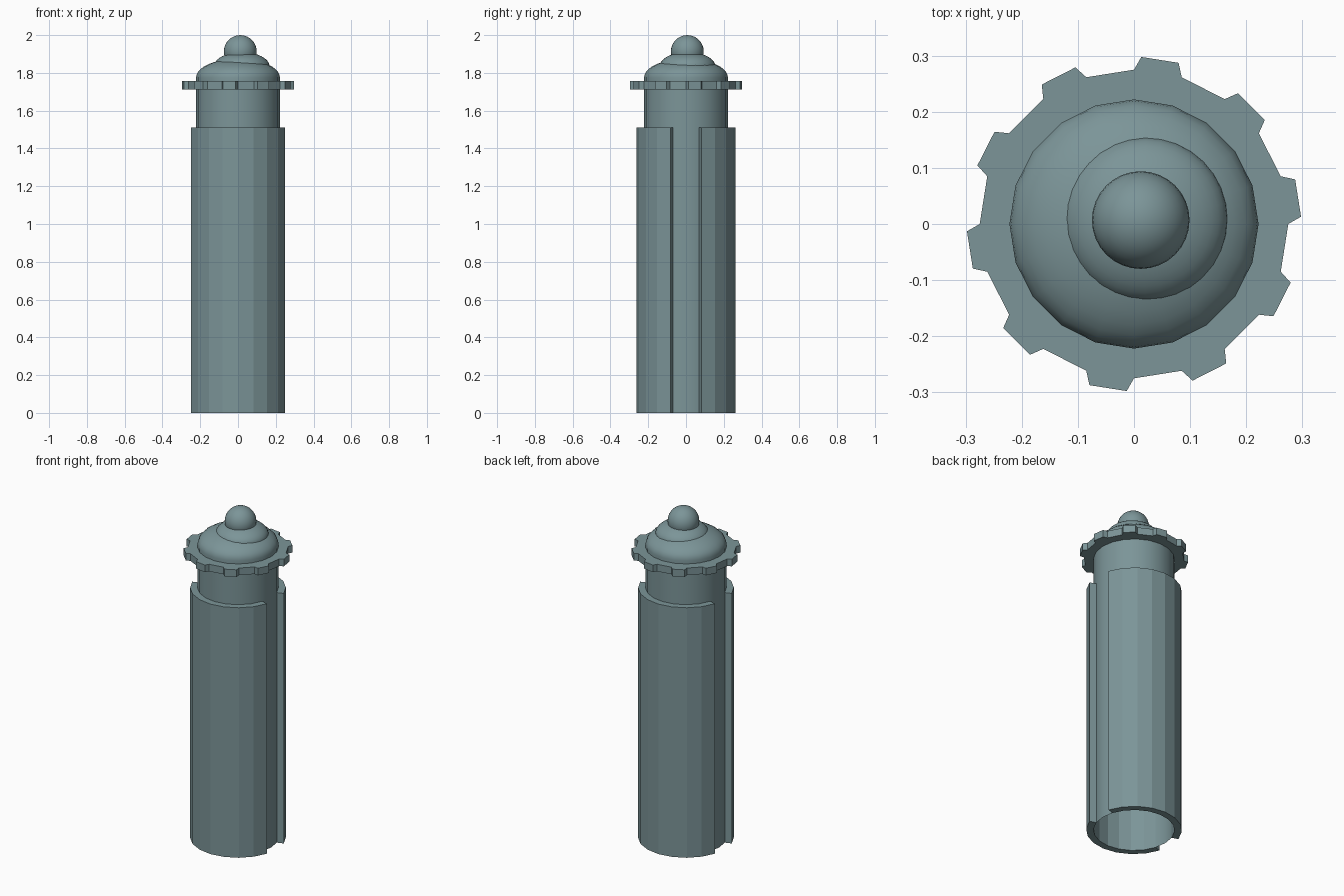
import bpy, bmesh, math

cube = bpy.data.objects.get("Cube")
if cube:
    bpy.data.objects.remove(cube, do_unlink=True)

SIDES = 20
STEP = 2 * math.pi / SIDES
CORE_R, SLEEVE_R = 0.222, 0.262

steel = bpy.data.materials.new("blue_grey_steel")
steel.use_nodes = True
colour = (0.2, 0.3, 0.315, 1)
steel.diffuse_color = colour
steel.node_tree.nodes["Principled BSDF"].inputs["Base Color"].default_value = colour


def polar(r, angle, z):
    return (r * math.cos(angle), r * math.sin(angle), z)


def finish(name, bm, smooth=None):
    bmesh.ops.recalc_face_normals(bm, faces=bm.faces)
    mesh = bpy.data.meshes.new(name)
    bm.to_mesh(mesh)
    bm.free()
    mesh.materials.append(steel)
    obj = bpy.data.objects.new(name, mesh)
    bpy.context.collection.objects.link(obj)
    if smooth:
        bpy.ops.object.select_all(action="DESELECT")
        obj.select_set(True)
        bpy.context.view_layer.objects.active = obj
        bpy.ops.object.shade_smooth_by_angle(angle=math.radians(smooth))
    return obj


def lathe(name, profile, sides, centre=(0, 0), smooth=40):
    """Spin a profile of (radius, height) points around a vertical axis."""
    bm = bmesh.new()
    verts = [bm.verts.new((r, 0, z)) for r, z in profile]
    edges = [bm.edges.new(pair) for pair in zip(verts, verts[1:])]
    bmesh.ops.spin(bm, geom=verts + edges, cent=(0, 0, 0), axis=(0, 0, 1),
                   angle=2 * math.pi, steps=sides)
    bmesh.ops.remove_doubles(bm, verts=bm.verts, dist=0.0001)
    bmesh.ops.translate(bm, verts=bm.verts, vec=(*centre, 0))
    return finish(name, bm, smooth)


def dome_profile(radius, base, height, rings=10):
    angles = [i * math.pi / 2 / rings for i in range(rings + 1)]
    return [(radius * math.cos(a), base + height * math.sin(a)) for a in angles]


def slab(name, outline, z0, z1, smooth=None):
    """Extrude a closed loop of quads given as (inner, outer) point pairs."""
    bm = bmesh.new()
    rows = [[bm.verts.new((p[0], p[1], z0)) for p in pair] for pair in outline]
    for a, b in zip(rows, rows[1:]):
        bm.faces.new((a[0], a[1], b[1], b[0]))
    bmesh.ops.remove_doubles(bm, verts=bm.verts, dist=0.0001)
    top = bmesh.ops.extrude_face_region(bm, geom=bm.faces[:], use_keep_orig=True)
    moved = [v for v in top["geom"] if isinstance(v, bmesh.types.BMVert)]
    bmesh.ops.translate(bm, verts=moved, vec=(0, 0, z1 - z0))
    return finish(name, bm, smooth)


# Open-bottomed inner tube
lathe("inner_tube", [(CORE_R, 0), (CORE_R, 1.755)], SIDES)

# Two half sleeves, leaving a slot on each side
for name, first in (("back_sleeve", 1), ("front_sleeve", 11)):
    pairs = [(polar(CORE_R, k * STEP, 0), polar(SLEEVE_R, k * STEP, 0))
             for k in range(first, first + 9)]
    slab(name, pairs, 0, 1.51)

# Toothed collar: every other side carries a tapered tooth
pairs = []
for k in range(0, SIDES, 2):
    a, b = k * STEP, (k + 1) * STEP
    taper = STEP * 0.14
    for angle, r in ((a, 0.275), (a + taper, 0.298), (b - taper, 0.298), (b, 0.275)):
        t = (angle - a) / STEP
        inner = [CORE_R * (math.cos(a) * (1 - t) + math.cos(b) * t),
                 CORE_R * (math.sin(a) * (1 - t) + math.sin(b) * t)]
        pairs.append((inner, polar(r, angle, 0)))
pairs.append(pairs[0])
slab("toothed_collar", pairs, 1.713, 1.756)

# Stacked cap: broad dome, smaller dome, ball
lathe("lower_dome", [(CORE_R, 1.75)] + dome_profile(CORE_R, 1.775, 0.1), SIDES)
lathe("upper_dome", dome_profile(0.147, 1.835, 0.075), 32, (0.02, 0.008))

ball_r, ball_z = 0.087, 1.913
ball = [(ball_r * math.sin(t), ball_z - ball_r * math.cos(t))
        for t in (i * math.pi / 16 for i in range(17))]
lathe("finial_ball", ball, 32, (0.012, 0.007))
